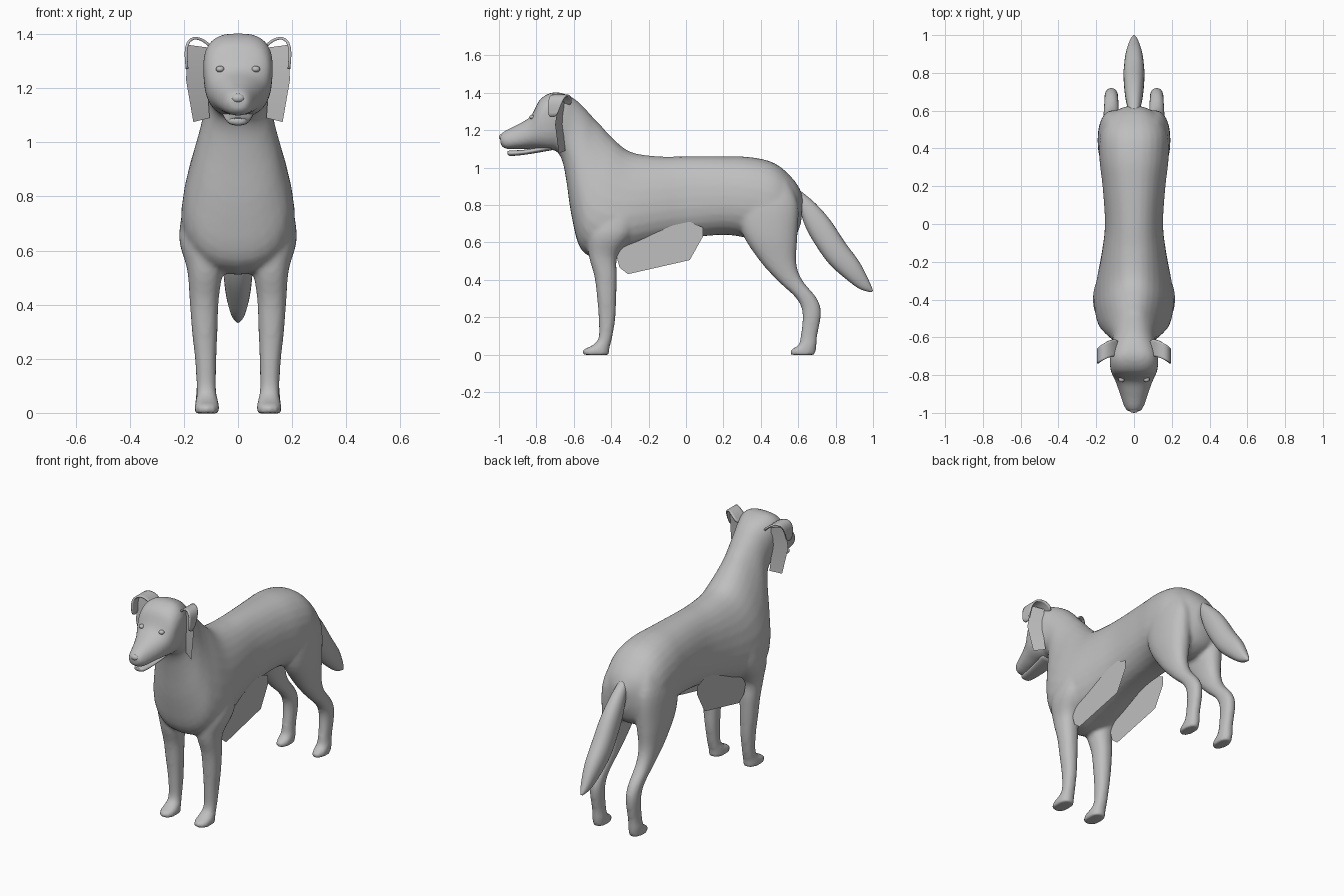
import bpy, bmesh, math
from mathutils import Vector

if "Cube" in bpy.data.objects:
    bpy.data.objects.remove(bpy.data.objects["Cube"])

grey = bpy.data.materials.new("plain grey")
grey.diffuse_color = (0.52, 0.52, 0.52, 1)
grey.use_nodes = True
grey.node_tree.nodes["Principled BSDF"].inputs["Base Color"].default_value = grey.diffuse_color


def finish(bm, name):
    bmesh.ops.recalc_face_normals(bm, faces=bm.faces)
    for f in bm.faces:
        f.smooth = True
    me = bpy.data.meshes.new(name)
    bm.to_mesh(me)
    bm.free()
    me.materials.append(grey)
    ob = bpy.data.objects.new(name, me)
    bpy.context.collection.objects.link(ob)
    return ob


def loft(bm, sections, side=1, n=28, steps=4):
    """Section: (y, z) of one edge, (y, z) of the opposite edge, half width,
    centre x, egg (wider towards the second edge), roundness exponent."""
    rows = [(*s[0], *s[1], *(list(s[2:]) + [0, 0, 2.25][len(s) - 3:])) for s in sections]
    path = []
    for i in range(len(rows) - 1):
        p0, p1 = rows[max(i - 1, 0)], rows[i]
        p2, p3 = rows[i + 1], rows[min(i + 2, len(rows) - 1)]
        for s in range(steps):
            t = s / steps
            path.append([0.5 * (2 * b + (c - a) * t + (2 * a - 5 * b + 4 * c - d) * t * t
                                + (3 * b - a - 3 * c + d) * t ** 3)
                         for a, b, c, d in zip(p0, p1, p2, p3)])
    path.append(rows[-1])
    rings = []
    for ay, az, by, bz, w, x, egg, p in path:
        ring = []
        for k in range(n):
            a = 2 * math.pi * k / n
            u = math.copysign(abs(math.cos(a)) ** (2 / p), math.cos(a))
            v = math.copysign(abs(math.sin(a)) ** (2 / p), math.sin(a))
            ring.append(bm.verts.new((side * (x + w * v * (1 - egg * u)),
                                      (ay + by) / 2 + u * (ay - by) / 2,
                                      (az + bz) / 2 + u * (az - bz) / 2)))
        rings.append(ring)
    for r, q in zip(rings, rings[1:]):
        for k in range(n):
            bm.faces.new((r[k], r[(k + 1) % n], q[(k + 1) % n], q[k]))
    bm.faces.new(rings[0])
    bm.faces.new(rings[-1])


# trunk, neck and head: top edge, bottom edge, half width, centre, egg, exponent
trunk = [((.625, .85), (.615, .70), .05), ((.58, .93), (.575, .62), .13),
         ((.48, 1.02), (.48, .58), .18), ((.35, 1.055), (.34, .62), .183, 0, .05),
         ((.2, 1.06), (.2, .64), .166, 0, .08), ((0, 1.06), (0, .62), .153, 0, .1),
         ((-.15, 1.06), (-.15, .59), .168, 0, .15), ((-.3, 1.085), (-.32, .54), .193, 0, .25),
         ((-.40, 1.165), (-.45, .51), .197, 0, .33), ((-.45, 1.22), (-.56, .56), .180, 0, .33),
         ((-.49, 1.26), (-.61, .73), .150, 0, .25), ((-.53, 1.305), (-.64, .93), .122, 0, .1),
         ((-.58, 1.355), (-.66, 1.03), .113, 0, 0), ((-.64, 1.39), (-.69, 1.085), .12, 0, -.05, 2.5),
         ((-.71, 1.402), (-.735, 1.095), .128, 0, -.06, 2.8),
         ((-.78, 1.365), (-.78, 1.10), .122, 0, -.04, 2.7),
         ((-.83, 1.275), (-.83, 1.10), .10), ((-.90, 1.23), (-.90, 1.10), .074, 0, .1),
         ((-.97, 1.195), (-.965, 1.10), .051, 0, .1), ((-.995, 1.172), (-.99, 1.12), .032)]
# legs: front edge, back edge, half width, centre x
front_leg = [((-.55, -.002), (-.41, -.002), .045, .115), ((-.55, .025), (-.41, .025), .046, .115),
             ((-.50, .05), (-.405, .05), .04, .115), ((-.467, .09), (-.395, .09), .036, .117),
             ((-.467, .19), (-.378, .19), .039, .119), ((-.475, .3), (-.373, .3), .047, .123),
             ((-.49, .42), (-.37, .42), .054, .125), ((-.52, .53), (-.365, .53), .066, .122),
             ((-.52, .65), (-.28, .65), .086, .132), ((-.46, .80), (-.24, .80), .07, .125)]
hind_leg = [((.56, -.002), (.69, -.002), .037, .12), ((.56, .025), (.695, .025), .038, .12),
            ((.60, .05), (.698, .05), .037, .12), ((.613, .1), (.702, .1), .033, .12),
            ((.623, .22), (.722, .22), .036, .12), ((.59, .30), (.70, .30), .038, .12),
            ((.495, .39), (.62, .40), .044, .12), ((.395, .5), (.59, .49), .057, .12),
            ((.30, .65), (.595, .62), .077, .115), ((.28, .8), (.6, .8), .076, .11),
            ((.33, .92), (.55, .92), .05, .10)]
bm = bmesh.new()
loft(bm, trunk)
for side in (1, -1):
    loft(bm, front_leg, side)
    loft(bm, hind_leg, side)
body = finish(bm, "dog_body")
fuse = body.modifiers.new("fuse", 'REMESH')
fuse.mode = 'VOXEL'
fuse.voxel_size = 0.011
fuse.use_smooth_shade = True
relax = body.modifiers.new("relax", 'SMOOTH')
relax.factor = 0.5
relax.iterations = 6

# tail
bm = bmesh.new()
loft(bm, [((.60, .885), (.60, .80), .03), ((.69, .81), (.64, .68), .045),
          ((.77, .72), (.70, .575), .053), ((.85, .60), (.77, .48), .055),
          ((.93, .49), (.86, .40), .045), ((.985, .38), (.93, .35), .025),
          ((1.0, .34), (.99, .333), .006)])
finish(bm, "tail")

# lower jaw
bm = bmesh.new()
loft(bm, [((-.955, 1.088), (-.953, 1.070), .018), ((-.935, 1.091), (-.935, 1.062), .034),
          ((-.85, 1.097), (-.85, 1.070), .045), ((-.72, 1.125), (-.72, 1.092), .06)])
finish(bm, "lower_jaw")


def ball(name, loc, scale):
    bm = bmesh.new()
    bmesh.ops.create_uvsphere(bm, u_segments=16, v_segments=10, radius=1)
    for v in bm.verts:
        v.co = Vector([c * s + l for c, s, l in zip(v.co, scale, loc)])
    finish(bm, name)


def sheet(name, rows, thick=0):
    """Surface through rows of points."""
    bm = bmesh.new()
    grid = [[bm.verts.new(p) for p in r] for r in rows]
    for r, q in zip(grid, grid[1:]):
        for k in range(len(r) - 1):
            bm.faces.new((r[k], r[k + 1], q[k + 1], q[k]))
    ob = finish(bm, name)
    if thick:
        sub = ob.modifiers.new("round", 'SUBSURF')
        sub.levels = sub.render_levels = 2
        sol = ob.modifiers.new("thickness", 'SOLIDIFY')
        sol.thickness = thick
        sol.offset = 0


ball("nose", (0, -.984, 1.163), (.025, .016, .017))
for s, tag in ((1, "right"), (-1, "left")):
    ball("eye_" + tag, (s * .066, -.822, 1.27), (.016, .016, .012))
    # folded ear: x, z, front y, back y
    sheet("ear_" + tag, [[(s * x, y0 + (y1 - y0) * t, z) for t in (0, .5, 1)] for x, z, y0, y1 in
                         ((.085, 1.335, -.70, -.61), (.12, 1.375, -.70, -.61), (.165, 1.392, -.72, -.635),
                          (.197, 1.36, -.74, -.66), (.188, 1.27, -.74, -.69))], .01)
    # hanging ear hair card: inner x, outer x, z, outer rise, inner y, outer y
    sheet("ear_hair_" + tag, [[(s * x0, y0, z), (s * x1, y1, z + dz)] for x0, x1, z, dz, y0, y1 in
                              ((.11, .185, 1.35, .01, -.65, -.68), (.115, .192, 1.23, 0, -.66, -.70),
                               (.105, .165, 1.09, -.015, -.645, -.68))])
    # belly fur card
    sheet("belly_fur_" + tag, [[(s * .138, y, z0), (s * .138, y, z1)] for y, z0, z1 in
                               ((-.37, .52, .56), (-.355, .465, .60), (-.31, .43, .64),
                                (.02, .505, .71), (.09, .63, .68))])
